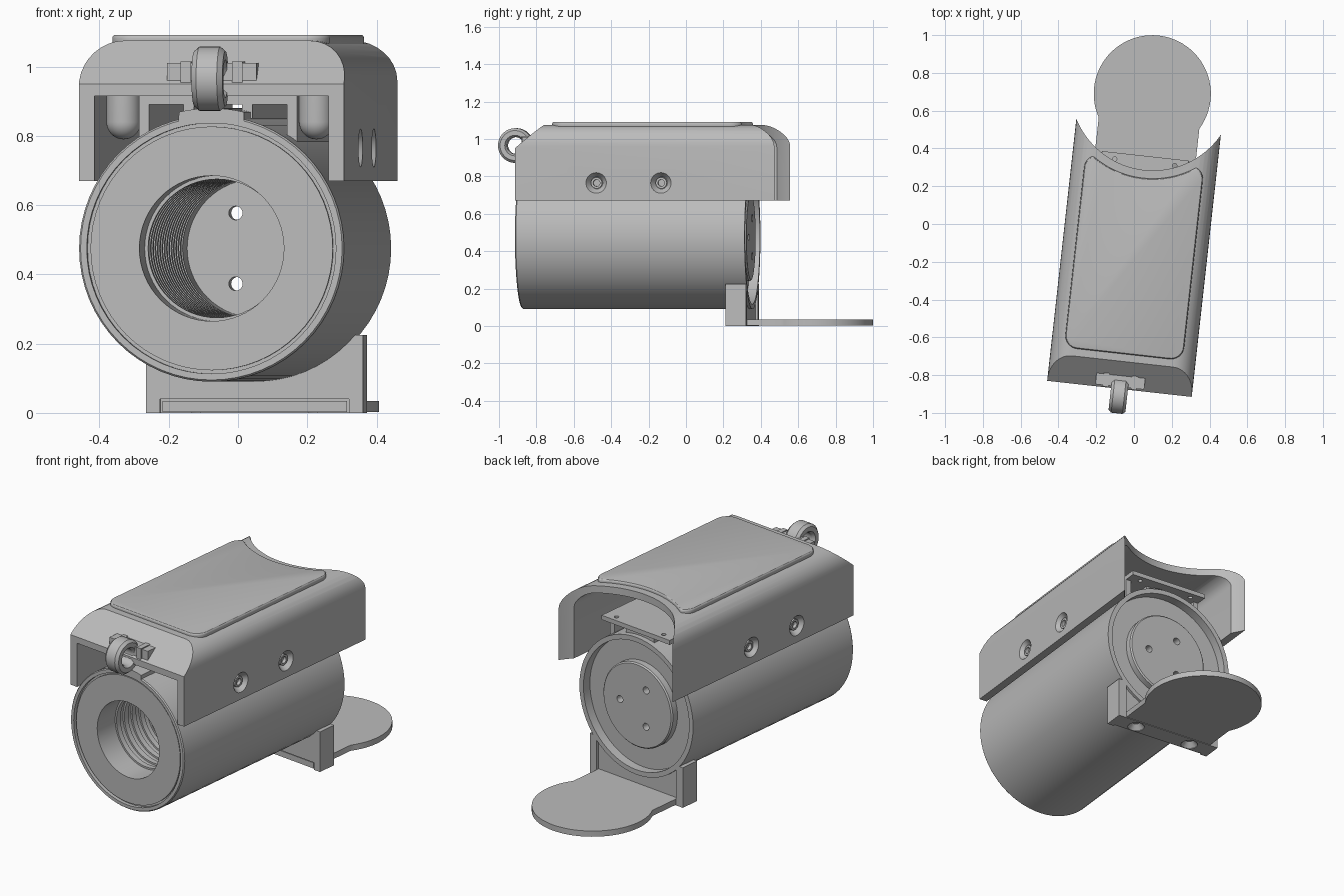
import bpy, bmesh
from math import pi, sin, cos, radians, atan2
from mathutils import Matrix, Vector

cube = bpy.data.objects.get("Cube")
if cube:
    bpy.data.objects.remove(cube, do_unlink=True)

grey = bpy.data.materials.new("plain grey")
grey.use_nodes = True
grey.diffuse_color = (0.5, 0.5, 0.5, 1)
grey.node_tree.nodes["Principled BSDF"].inputs["Base Color"].default_value = (0.5, 0.5, 0.5, 1)

AXIS_Z = 0.475          # height of the barrel axis
R = 0.385               # barrel radius
FRONT, BACK = -0.876, 0.36
parts = []


def finish(name, bm, keep=True):
    bmesh.ops.recalc_face_normals(bm, faces=bm.faces)
    mesh = bpy.data.meshes.new(name)
    bm.to_mesh(mesh)
    bm.free()
    mesh.materials.append(grey)
    ob = bpy.data.objects.new(name, mesh)
    bpy.context.collection.objects.link(ob)
    if keep:
        parts.append(ob)
    return ob


def prism(name, pts, axis, a, b, keep=True):
    """Extrude a 2D outline along one axis from a to b."""
    place = {"x": lambda p: (a, p[0], p[1]),
             "y": lambda p: (p[0], a, p[1]),
             "z": lambda p: (p[0], p[1], a)}[axis]
    bm = bmesh.new()
    face = bm.faces.new([bm.verts.new(place(p)) for p in pts])
    ext = bmesh.ops.extrude_face_region(bm, geom=[face])
    step = Vector([(b - a) * (axis == k) for k in "xyz"])
    bmesh.ops.translate(bm, vec=step, verts=[g for g in ext["geom"] if isinstance(g, bmesh.types.BMVert)])
    return finish(name, bm, keep)


def box(name, x, y, z, keep=True):
    return prism(name, [(x[0], y[0]), (x[1], y[0]), (x[1], y[1]), (x[0], y[1])], "z", *z, keep)


def lathe(name, pts, axis, centre, steps=48, closed=False, keep=True):
    """Spin a (radius, distance) profile around an axis."""
    turn = {"x": Matrix.Rotation(pi / 2, 4, "Y"),
            "y": Matrix.Rotation(-pi / 2, 4, "X"),
            "z": Matrix.Identity(4)}[axis]
    bm = bmesh.new()
    vs = [bm.verts.new((r, 0, t)) for r, t in pts]
    edges = [bm.edges.new(e) for e in zip(vs, vs[1:])]
    if closed:
        edges.append(bm.edges.new((vs[-1], vs[0])))
    bmesh.ops.spin(bm, geom=vs + edges, cent=(0, 0, 0), axis=(0, 0, 1),
                   angle=2 * pi, steps=steps, use_merge=True)
    bmesh.ops.remove_doubles(bm, verts=bm.verts, dist=1e-5)
    bm.transform(Matrix.Translation(centre) @ turn)
    return finish(name, bm, keep)


def rod(name, r, a, b, axis, centre, steps=32, keep=True):
    return lathe(name, [(0, a), (r, a), (r, b), (0, b)], axis, centre, steps, keep=keep)


def apply(ob, kind, **settings):
    mod = ob.modifiers.new(kind, kind)
    for k, v in settings.items():
        setattr(mod, k, v)
    bpy.context.view_layer.objects.active = ob
    bpy.ops.object.modifier_apply(modifier=mod.name)


def cut(ob, *cutters):
    for c in cutters:
        c.hide_render = True
        apply(ob, "BOOLEAN", operation="DIFFERENCE", object=c, solver="EXACT")
        bpy.data.objects.remove(c, do_unlink=True)


def arc(cx, cy, r, a, b, n=8):
    return [(cx + r * cos(radians(a + (b - a) * i / n)),
             cy + r * sin(radians(a + (b - a) * i / n))) for i in range(n + 1)]


def arch(half, bottom, top, r):
    return ([(-half, bottom), (half, bottom)] + arc(half - r, top - r, r, 0, 90)
            + arc(r - half, top - r, r, 90, 180))


def wedge(drop):
    return prism("wedge", [(-0.95, 0.887 - drop), (-0.65, 1.143 - drop), (-0.95, 1.25)],
                 "x", -0.6, 0.6, False)


# Barrel: threaded bore, grooved front, recessed back with a raised disc
thread = []
for i in range(16):
    v = 0.2 - i * 0.06
    thread += [(0.2, v), (0.2, v - 0.03), (0.21, v - 0.03), (0.21, v - 0.06)]
barrel = lathe("barrel", [(0, 0.29), (0.2, 0.29)] + thread + [
    (0.21, FRONT + 0.008), (0.352, FRONT + 0.008), (0.352, FRONT + 0.02), (0.362, FRONT + 0.02),
    (0.362, FRONT), (0.38, FRONT), (R, FRONT + 0.006), (R, BACK), (0.358, BACK), (0.358, 0.31),
    (0.235, 0.31), (0.235, 0.345), (0.228, 0.352), (0, 0.352)], "y", (0, 0, AXIS_Z), 64)
cut(barrel, *[rod("screw_hole", 0.02, 0.2, 0.5, "y",
                  (0.118 * cos(k * 2 * pi / 3), 0, AXIS_Z + 0.118 * sin(k * 2 * pi / 3)), 20, False)
              for k in range(3)])

# Key rail along the top of the barrel
prism("top_rail", [(-0.095, 0.835), (0.095, 0.835)] + arc(0, AXIS_Z, 0.405, 76.5, 103.5),
      "y", FRONT, BACK - 0.03)

# Mounting channel between barrel and cover
channel = box("mounting_plate", (-0.23, 0.23), (-0.7, 0.365), (0.89, 0.915))
cut(channel, *[rod("plate_hole", 0.012, 0.8, 1, "z", (x, 0.33, 0), 16, False) for x in (-0.16, 0.16)])
for side in (-1, 1):
    box("mounting_leg", sorted((side * 0.23, side * 0.2)), (-0.7, 0.3), (0.77, 0.9))
    box("rail_post", sorted((side * 0.1, side * 0.07)), (-0.7, 0.3), (0.85, 0.9))
    # Round lugs hanging inside the cover
    lathe("cover_lug", [(0, 0.79)] + arc(0, 0.84, 0.05, -80, 0) + [(0.05, 1.04), (0, 1.04)],
          "z", (side * 0.28, -0.65, 0), 24)

# Cover: arched shell with sloped front and concave back
cover = prism("cover", arch(R, 0.67, 1.075, 0.115), "y", FRONT, 0.52)
cut(cover, wedge(0))
cavity = prism("cavity", arch(R - 0.045, 0.5, 1.035, 0.08), "y", -0.9, 0.7, False)
cut(cavity, wedge(0.035))
cut(cover, cavity, rod("back_curve", 0.437, 0.4, 1.3, "z", (0, 0.727, 0), 96, False))

# Countersunk screws on both sides of the cover
for side in (-1, 1):
    for v in (-0.438, -0.09):
        cut(cover, lathe("countersink", [(0, 0.352 * side), (0.032, 0.352 * side), (0.055, R * side),
                                         (0.055, 0.42 * side), (0, 0.42 * side)],
                         "x", (0, v, 0.765), 32, keep=False))
        lathe("side_screw", [(0.018, 0.345 * side), (0.03, 0.345 * side), (0.03, 0.37 * side),
                             (0.018, 0.37 * side)], "x", (0, v, 0.765), 24, True)

# Raised pad on the cover, following the concave back
h, c = 0.316, 0.07
pad = prism("top_pad", arc(c - h, c - 0.69, c, 180, 270) + arc(h - c, c - 0.69, c, 270, 360)
            + arc(h - c, 0.34 - c, c, 0, 90) + arc(c - h, 0.34 - c, c, 90, 180), "z", 1.06, 1.092)
cut(pad, rod("pad_curve", 0.48, 0.9, 1.3, "z", (0, 0.727, 0), 96, False))
apply(pad, "BEVEL", width=0.012, segments=3, limit_method="ANGLE", angle_limit=radians(50))

# Eye ring and its hinge bar at the front
lathe("eye_ring", [(0.045, -0.03), (0.055, -0.045), (0.08, -0.045), (0.093, -0.03),
                   (0.093, 0.03), (0.08, 0.045), (0.055, 0.045), (0.045, 0.03)],
      "x", (0, -0.913, 0.965), 40, True)
box("hinge_bar", (-0.13, 0.13), (-0.865, -0.79), (0.93, 1.01))
for side in (-1, 1):
    box("hinge_tab", sorted((side * 0.06, side * 0.09)), (-0.872, -0.78), (0.925, 1.015))

# Saddle bracket under the barrel
saddle = box("saddle_bracket", (-0.315, 0.315), (0.25, BACK), (0, 0.225))
cut(saddle, rod("saddle_curve", R - 0.003, 0, 0.6, "y", (0, 0, AXIS_Z), 64, False),
    box("front_recess", (-0.275, 0.275), (0.2, 0.262), (-0.1, 0.04), False),
    box("back_recess", (-0.268, 0.268), (0.345, 0.5), (0.034, 0.3), False))

# Foot plate: round disc with a short neck, screwed from below
start = math_start = -30.2
foot = prism("foot_plate", arc(0, 0.696, 0.31, start, 180 - start, 48)
             + [(-0.268, 0.255), (0.268, 0.255)], "z", 0.003, 0.035)
for x in (-0.17, 0.17):
    for ob in (saddle, foot):
        cut(ob, lathe("foot_countersink", [(0, -0.02), (0.045, -0.02), (0.045, 0.003), (0.02, 0.03),
                                           (0, 0.03)], "z", (x, 0.305, 0), 28, keep=False))

# Turn the whole model slightly and set shading
place = Matrix.Rotation(radians(-6.35), 4, "Z") @ Matrix.Translation((0.02, 0, 0))
bpy.ops.object.select_all(action="DESELECT")
for ob in parts:
    ob.data.transform(place)
    ob.select_set(True)
bpy.context.view_layer.objects.active = parts[0]
bpy.ops.object.shade_smooth_by_angle(angle=radians(30))
